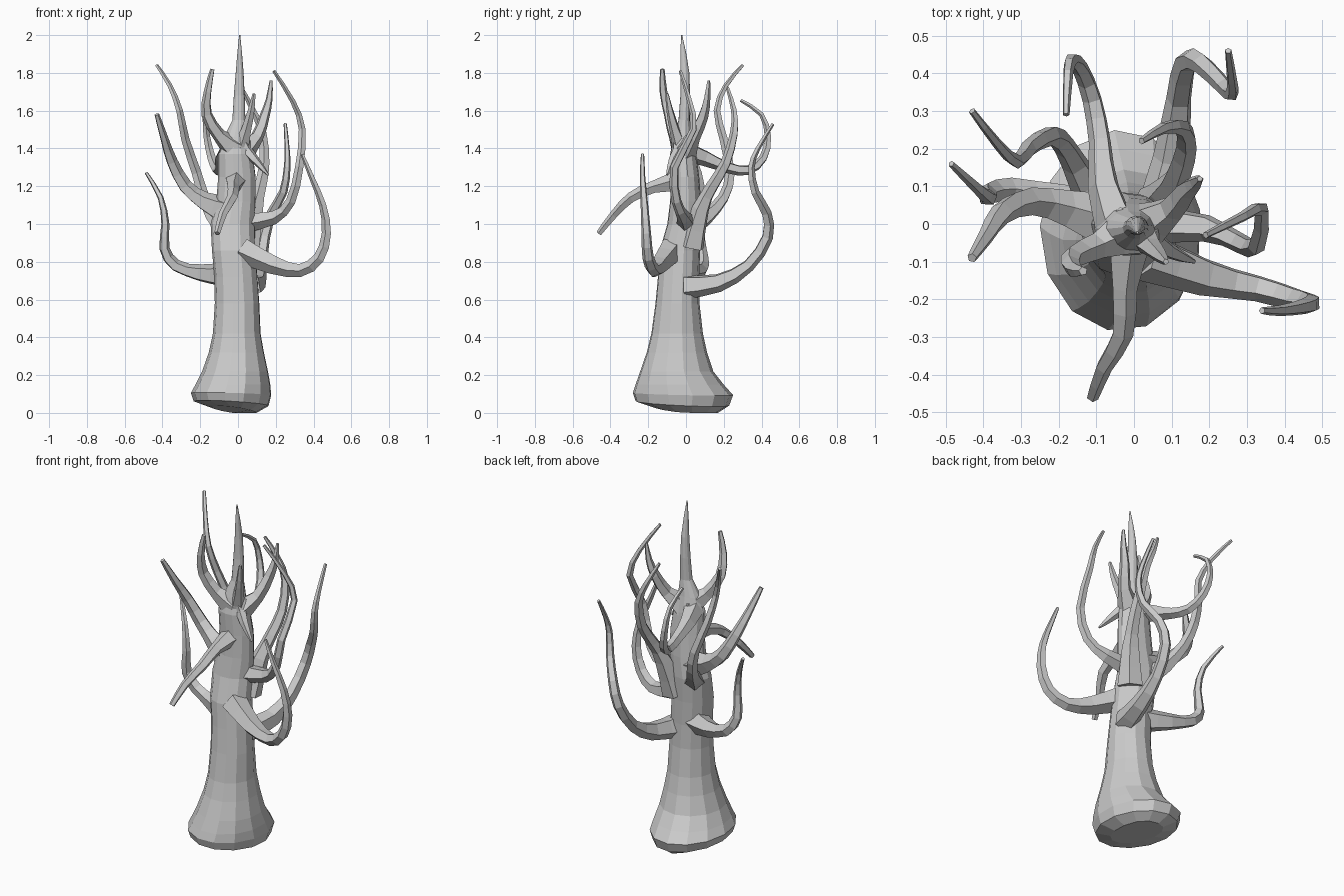
import bpy, bmesh, math
from mathutils import Vector


def mesh_from_rings(name, rings):
    """Skin a list of equal-length rings and cap both ends."""
    bm = bmesh.new()
    vs = [[bm.verts.new(p) for p in r] for r in rings]
    n = len(rings[0])
    for a, b in zip(vs, vs[1:]):
        for i in range(n):
            j = (i + 1) % n
            bm.faces.new((a[i], a[j], b[j], b[i]))
    bm.faces.new(vs[0][::-1])
    bm.faces.new(vs[-1])
    bmesh.ops.recalc_face_normals(bm, faces=bm.faces)
    me = bpy.data.meshes.new(name)
    bm.to_mesh(me)
    bm.free()
    ob = bpy.data.objects.new(name, me)
    bpy.context.collection.objects.link(ob)
    return ob


def smooth_path(pts):
    """Insert one Catmull-Rom point between each pair."""
    p = [Vector(q) for q in pts]
    out = []
    for i in range(len(p) - 1):
        a, b, c, d = p[max(i - 1, 0)], p[i], p[i + 1], p[min(i + 2, len(p) - 1)]
        out += [b, (9 * (b + c) - a - d) / 16]
    return out + [p[-1]]


def branch(name, pts, r_mid, r_tip=0.009, flare=1.7, sides=5):
    path = smooth_path(pts)
    n = len(path)
    rings, u = [], None
    for i, c in enumerate(path):
        t = (path[min(i + 1, n - 1)] - path[max(i - 1, 0)]).normalized()
        if u is None:
            u = t.orthogonal()
        u = (u - t * u.dot(t)).normalized()
        v = t.cross(u)
        f = i / (n - 1)
        r = r_mid + (r_tip - r_mid) * f ** 1.3
        r *= 1 + (flare - 1) * max(0, 1 - f / 0.25)   # collar at the trunk
        rings.append([c + r * (math.cos(k * math.tau / sides) * u
                               + math.sin(k * math.tau / sides) * v)
                      for k in range(sides)])
    return mesh_from_rings(name, rings)


# Trunk and leader: z, x min, x max, y min, y max
profile = [
    (0.015, -0.14, 0.10, -0.17, 0.17), (0.05, -0.235, 0.165, -0.27, 0.23),
    (0.10, -0.25, 0.18, -0.285, 0.25), (0.15, -0.225, 0.175, -0.27, 0.20),
    (0.22, -0.19, 0.162, -0.245, 0.145), (0.32, -0.155, 0.14, -0.21, 0.112),
    (0.42, -0.133, 0.122, -0.185, 0.09), (0.58, -0.123, 0.115, -0.163, 0.072),
    (0.72, -0.125, 0.105, -0.15, 0.07), (0.86, -0.138, 0.095, -0.14, 0.075),
    (1.00, -0.145, 0.09, -0.10, 0.085), (1.12, -0.115, 0.095, -0.085, 0.08),
    (1.25, -0.105, 0.095, -0.08, 0.07), (1.37, -0.105, 0.08, -0.085, 0.055),
    (1.46, -0.075, 0.055, -0.065, 0.035), (1.55, -0.03, 0.04, -0.04, 0.02),
    (1.68, -0.022, 0.036, -0.03, 0.022), (1.80, -0.012, 0.03, -0.03, 0.018),
    (1.90, -0.004, 0.022, -0.03, 0.002), (2.00, 0.006, 0.012, -0.026, -0.02)]
SIDES = 13
rings = []
for z, x0, x1, y0, y1 in profile:
    ring = []
    for k in range(SIDES):
        a = k * math.tau / SIDES + 0.2
        tilt = max(0, 1 - z / 0.15)          # sloping underside
        ring.append(Vector(((x0 + x1) / 2 + (x1 - x0) / 2 * math.cos(a),
                            (y0 + y1) / 2 + (y1 - y0) / 2 * math.sin(a),
                            max(0, z - 0.025 * tilt * (math.cos(a) + math.sin(a)) / 1.4))))
    rings.append(ring)
mesh_from_rings("trunk", rings)

# Lower limbs
branch("limb_right_low", [(.03, -.08, .86), (.19, -.14, .785), (.33, -.17, .755), (.43, -.2, .82),
                          (.47, -.21, .95), (.45, -.22, 1.1), (.39, -.23, 1.25), (.34, -.23, 1.37)], .043)
branch("limb_back_low", [(.06, .0, .67), (.1, .17, .69), (.12, .33, .78), (.14, .43, .93),
                         (.18, .425, 1.06), (.24, .365, 1.17), (.26, .345, 1.3), (.26, .38, 1.4),
                         (.25, .46, 1.53)], .04)
branch("limb_left_low", [(-.07, .0, .73), (-.2, .06, .74), (-.33, .09, .78), (-.39, .08, .87),
                         (-.385, .07, 1.0), (-.41, .09, 1.14), (-.485, .16, 1.27)], .042)

# Middle limbs
branch("limb_right_mid", [(.04, .0, 1.01), (.19, -.01, 1.035), (.28, -.05, 1.12), (.325, -.06, 1.3),
                          (.34, .04, 1.5), (.29, .02, 1.65), (.19, -.03, 1.81)], .033)
branch("limb_back_left_mid", [(-.07, .02, .98), (-.13, .11, 1.04), (-.18, .2, 1.14), (-.22, .235, 1.27),
                              (-.28, .2, 1.45), (-.31, .165, 1.6), (-.36, .21, 1.73),
                              (-.43, .3, 1.84)], .036)
branch("limb_back_mid", [(.05, .03, .88), (.09, .08, 1.08), (.12, .14, 1.2), (.14, .21, 1.32),
                         (.13, .255, 1.48), (.08, .255, 1.6), (.02, .22, 1.72)], .042)
branch("limb_left_mid", [(-.06, .0, 1.07), (-.18, .04, 1.12), (-.28, .06, 1.2), (-.35, .03, 1.33),
                         (-.39, -.03, 1.45), (-.43, -.09, 1.58)], .05, .013)
branch("limb_front_mid", [(-.01, -.02, 1.23), (-.025, -.17, 1.195), (-.03, -.29, 1.14),
                          (-.08, -.38, 1.05), (-.11, -.46, .95)], .038, .016)

# Upper limbs and crown
branch("limb_back_high", [(-.04, -.02, 1.39), (-.08, .1, 1.35), (-.09, .22, 1.3), (-.11, .33, 1.285),
                          (-.14, .41, 1.35), (-.165, .435, 1.46), (-.175, .4, 1.58),
                          (-.18, .29, 1.655)], .036)
branch("crown_left", [(-.02, -.02, 1.4), (-.1, -.06, 1.47), (-.165, -.09, 1.58), (-.16, -.12, 1.7),
                      (-.135, -.125, 1.82)], .042, .012)
branch("crown_right", [(.02, -.01, 1.38), (.1, .04, 1.46), (.14, .09, 1.57), (.165, .11, 1.66),
                       (.175, .12, 1.76)], .042, .008)
branch("crown_front", [(.01, -.02, 1.38), (.045, -.06, 1.5), (.07, -.085, 1.6), (.085, -.1, 1.69)], .034, .008)
branch("twig_right", [(.02, -.02, 1.42), (.09, -.07, 1.34), (.16, -.1, 1.26)], .035, .006)
